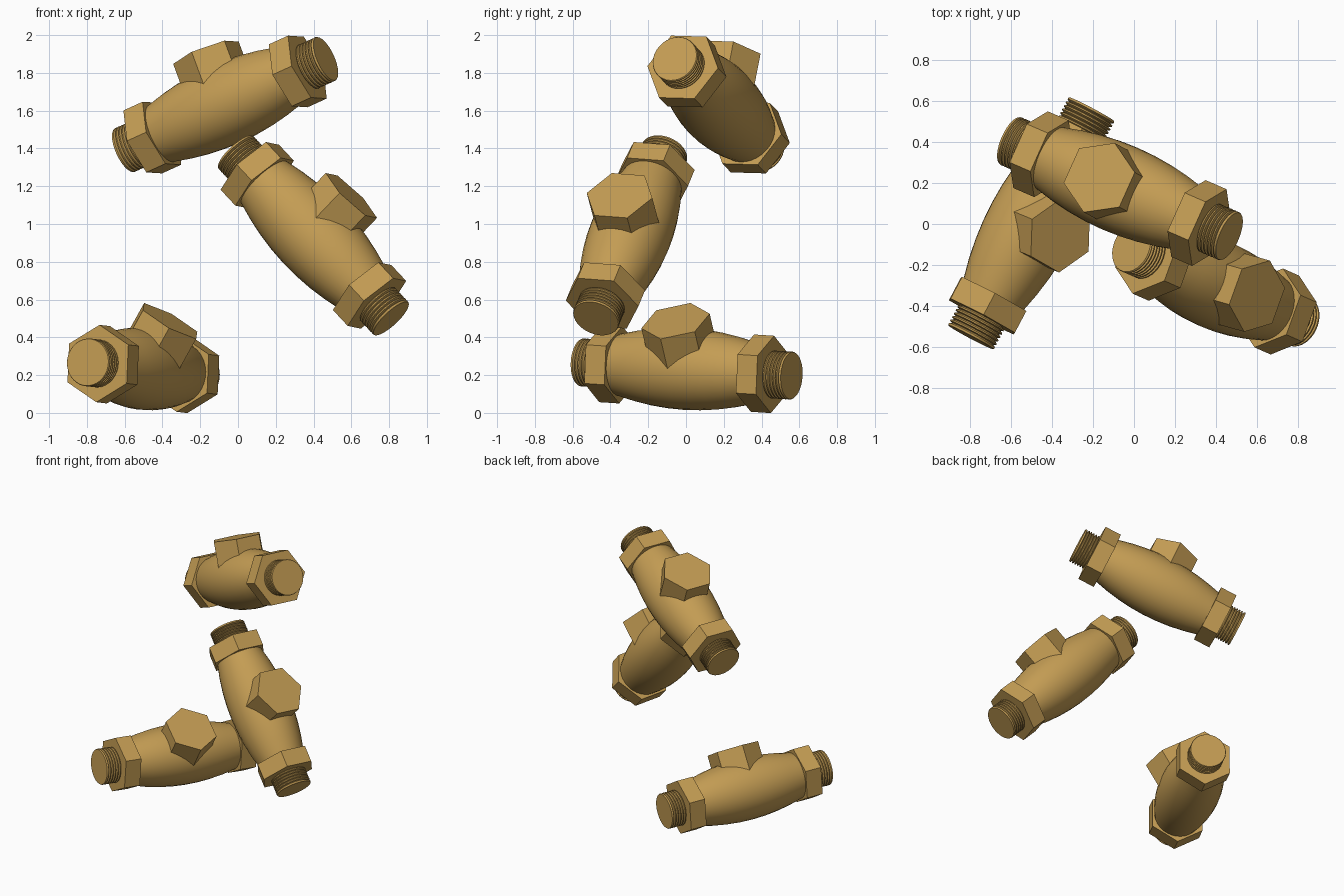
import bpy, bmesh, math
from mathutils import Matrix, Vector

cube = bpy.data.objects.get("Cube")
if cube:
    bpy.data.objects.remove(cube)

brass = bpy.data.materials.new("brass")
brass.use_nodes = True
colour = (0.55, 0.335, 0.088, 1)
brass.diffuse_color = colour
brass.node_tree.nodes["Principled BSDF"].inputs["Base Color"].default_value = colour

HALF = 0.63          # half length along the fitting axis
BODY_END = 0.395     # where the barrel meets a nut
NUT_END = 0.515      # where a nut meets its thread
BARREL_R, BARREL_END_R = 0.217, 0.165
NUT_R, BOSS_R, BOSS_TOP = 0.205, 0.185, 0.297
THREAD_R, ROOT_R, TURNS = 0.127, 0.113, 6


def lathe(name, profile, sides, frame, axis="X", smooth=None):
    """Closed solid from (position, radius) rings along a local axis."""
    bm = bmesh.new()
    rings = []
    for pos, rad in profile:
        ring = []
        for i in range(sides):
            a = math.tau * i / sides
            c, s = rad * math.cos(a), rad * math.sin(a)
            # the first corner of every ring lies on local Y
            ring.append(bm.verts.new((pos, c, s) if axis == "X" else (s, c, pos)))
        rings.append(ring)
    for a, b in zip(rings, rings[1:]):
        for i in range(sides):
            j = (i + 1) % sides
            bm.faces.new((a[i], a[j], b[j], b[i]))
    bm.faces.new(rings[0])
    bm.faces.new(rings[-1])
    bmesh.ops.recalc_face_normals(bm, faces=bm.faces)
    mesh = bpy.data.meshes.new(name)
    bm.to_mesh(mesh)
    bm.free()
    mesh.materials.append(brass)
    obj = bpy.data.objects.new(name, mesh)
    bpy.context.collection.objects.link(obj)
    obj.matrix_world = frame
    if smooth:
        bpy.ops.object.select_all(action="DESELECT")
        obj.select_set(True)
        bpy.context.view_layer.objects.active = obj
        bpy.ops.object.shade_smooth_by_angle(angle=math.radians(smooth))
    return obj


def fitting(label, start, end, boss_dir):
    start, end = Vector(start), Vector(end)
    u = (end - start).normalized()
    w = Vector(boss_dir)
    w = (w - u * w.dot(u)).normalized()
    frame = Matrix((u, w.cross(u), w)).transposed().to_4x4()
    frame.translation = (start + end) / 2

    # bulging barrel
    steps = 8
    barrel = []
    for i in range(steps + 1):
        t = 2 * i / steps - 1
        barrel.append((t * BODY_END, BARREL_R - (BARREL_R - BARREL_END_R) * t * t))
    lathe(label + "_barrel", barrel, 32, frame, smooth=30)

    # hexagonal side boss
    lathe(label + "_side_boss", [(0.06, BOSS_R), (BOSS_TOP, BOSS_R)], 6, frame, axis="Z")

    # hexagonal nut and ridged thread at each end
    pitch = (HALF - NUT_END) / TURNS
    thread = [(NUT_END - 0.02, ROOT_R)]
    for k in range(TURNS):
        x = NUT_END + k * pitch
        thread += [(x, ROOT_R), (x + pitch * 0.4, THREAD_R), (x + pitch * 0.75, THREAD_R)]
    thread.append((HALF, THREAD_R - 0.003))
    for side, sign in (("first", -1), ("second", 1)):
        nut = [(sign * BODY_END, NUT_R), (sign * NUT_END, NUT_R)]
        lathe(f"{label}_{side}_nut", nut, 6, frame)
        lathe(f"{label}_{side}_thread", [(sign * x, r) for x, r in thread], 32, frame, smooth=30)


fitting("upper_fitting", (-0.602, 0.405, 1.39), (0.465, -0.06, 1.875), (-0.33, 0.175, 0.925))
fitting("middle_fitting", (-0.01, -0.115, 1.378), (0.808, -0.476, 0.502), (0.70, -0.20, 0.69))
fitting("lower_fitting", (-0.797, -0.555, 0.268), (-0.205, 0.562, 0.197), (0.48, -0.20, 0.86))
